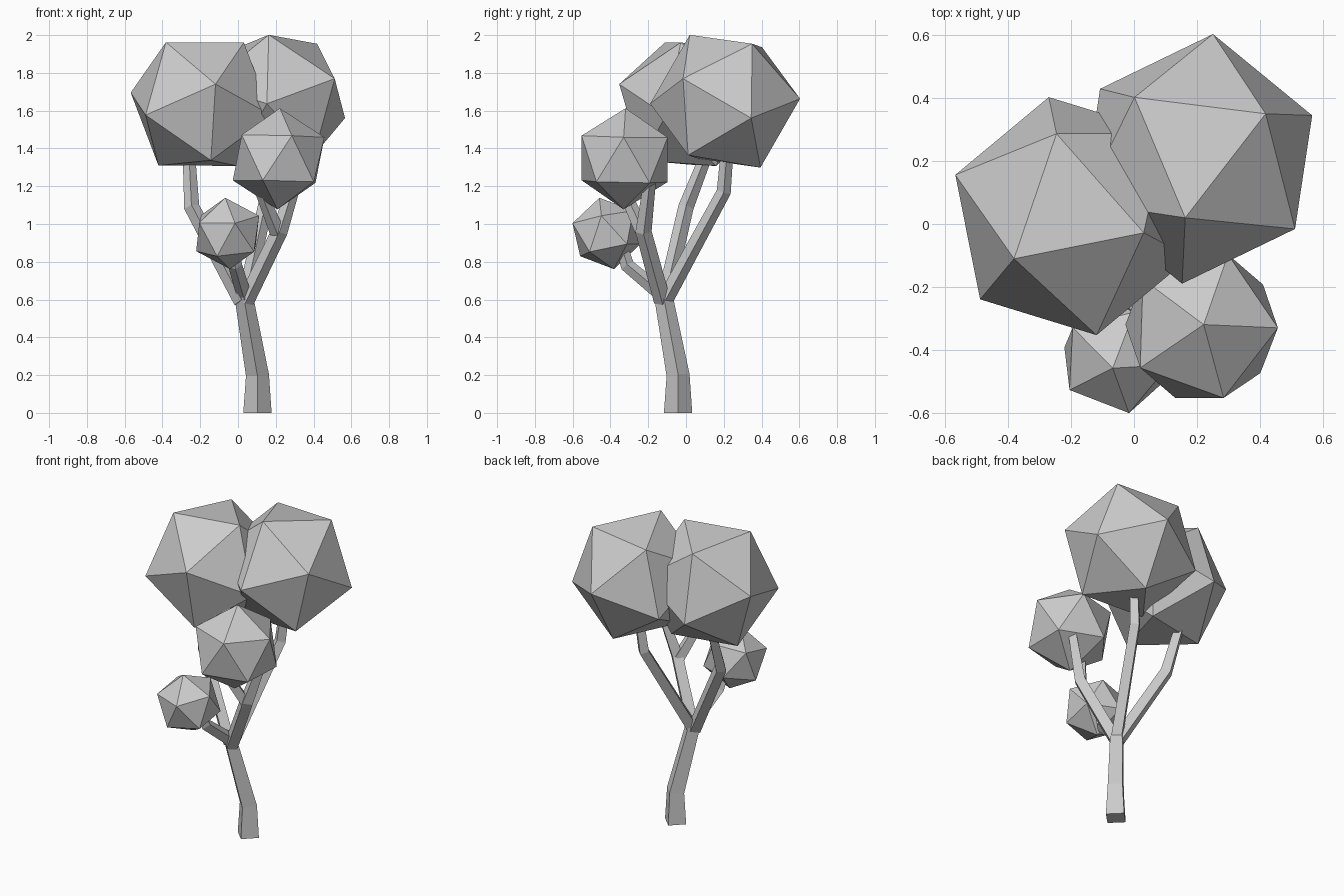
import bpy, bmesh, math
from mathutils import Vector, Matrix

if "Cube" in bpy.data.objects:
    bpy.data.objects.remove(bpy.data.objects["Cube"])


def finish(bm, name):
    bmesh.ops.recalc_face_normals(bm, faces=bm.faces)
    mesh = bpy.data.meshes.new(name)
    bm.to_mesh(mesh)
    bm.free()
    obj = bpy.data.objects.new(name, mesh)
    bpy.context.collection.objects.link(obj)
    return obj


def frame(a, b):
    """Orthonormal axes from two neighbouring corner directions."""
    a, b = a.normalized(), b.normalized()
    u, t = (a + b).normalized(), (a - b).normalized()
    t = (t - u * t.dot(u)).normalized()
    return Matrix((u, t, u.cross(t))).transposed()


def foliage(name, center, radius, corner_a, corner_b):
    """Icosahedron turned so two neighbouring corners point the given ways."""
    bm = bmesh.new()
    bmesh.ops.create_icosphere(bm, subdivisions=1, radius=radius)
    bm.verts.ensure_lookup_table()
    v = bm.verts[0]
    n = v.link_edges[0].other_vert(v)
    rot = frame(Vector(corner_a), Vector(corner_b)) @ frame(v.co, n.co).transposed()
    bm.transform(Matrix.Translation(center) @ rot.to_4x4())
    finish(bm, name)


def limb(name, points):
    """Square-section limb through (x, y, z, radius) points."""
    bm = bmesh.new()
    pos = [Vector(p[:3]) for p in points]
    rings = []
    for i, p in enumerate(pos):
        d = Vector((0, 0, 0))
        if i > 0:
            d += (p - pos[i - 1]).normalized()
        if i < len(pos) - 1:
            d += (pos[i + 1] - p).normalized()
        q = Vector((0, 0, 1)).rotation_difference(d)
        r = points[i][3]
        rings.append([bm.verts.new(p + q @ Vector((r * math.cos(k * math.pi / 2),
                                                   r * math.sin(k * math.pi / 2), 0)))
                      for k in range(4)])
    for lo, hi in zip(rings, rings[1:]):
        for k in range(4):
            bm.faces.new((lo[k], lo[(k + 1) % 4], hi[(k + 1) % 4], hi[k]))
    bm.faces.new(rings[0][::-1])
    bm.faces.new(rings[-1])
    finish(bm, name)


# Trunk and branches
limb("trunk", [(0.103, -0.042, 0, 0.075), (0.103, -0.042, 0.2, 0.061),
               (0.03, -0.12, 0.62, 0.049)])
limb("left_branch", [(0.02, -0.115, 0.59, 0.043), (-0.245, 0.0, 1.09, 0.041),
                     (-0.26, 0.11, 1.37, 0.033)])
limb("back_branch", [(0.035, -0.115, 0.59, 0.043), (0.16, 0.2, 1.17, 0.038),
                     (0.185, 0.22, 1.42, 0.033)])
limb("right_branch", [(0.04, -0.125, 0.59, 0.045), (0.22, -0.225, 0.96, 0.043),
                      (0.31, -0.19, 1.24, 0.032)])
limb("right_twig", [(0.21, -0.225, 0.95, 0.04), (0.11, -0.34, 1.2, 0.03)])
limb("front_branch", [(0.03, -0.13, 0.63, 0.04), (-0.015, -0.31, 0.78, 0.037),
                      (-0.04, -0.36, 0.94, 0.03)])

# Leaf clumps
foliage("left_foliage", (-0.195, 0.025, 1.635), 0.40,
        (0.075, -0.375, 0.105), (-0.185, -0.135, 0.325))
foliage("back_foliage", (0.202, 0.207, 1.65), 0.40,
        (-0.038, -0.187, 0.35), (0.308, -0.222, 0.12))
foliage("right_foliage", (0.215, -0.325, 1.345), 0.268,
        (0.015, 0.005, 0.265), (0.245, -0.005, 0.125))
foliage("front_foliage", (-0.055, -0.42, 0.95), 0.193,
        (-0.015, -0.03, 0.19), (0.04, -0.18, 0.045))
